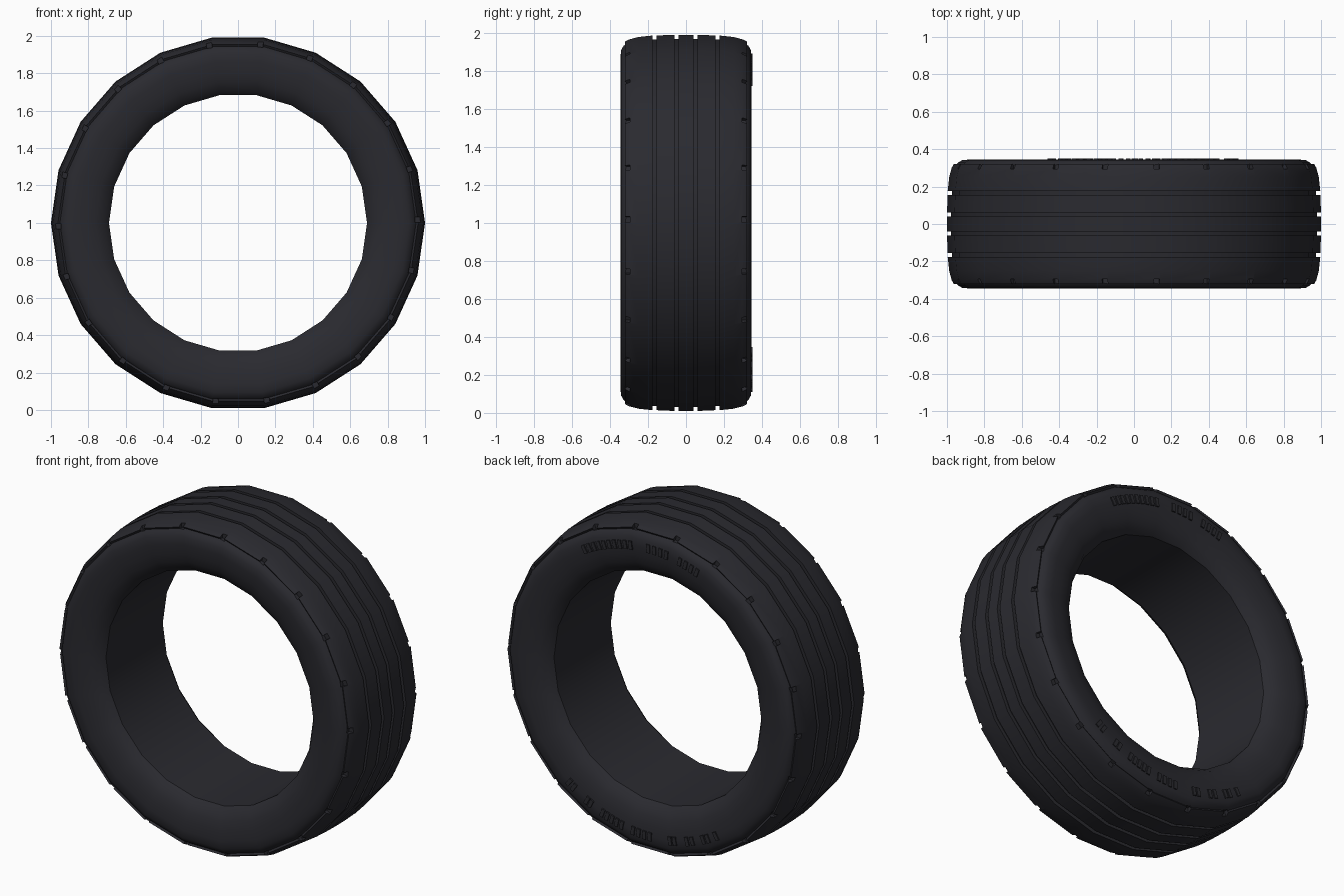
import bpy, bmesh, math
from mathutils import Matrix, Vector

cube = bpy.data.objects.get("Cube")
if cube:
    bpy.data.objects.remove(cube, do_unlink=True)

SIDES = 22
STEP = math.tau / SIDES
AXLE = Vector((0, 0, 1))

rubber = bpy.data.materials.new("dark rubber")
rubber.use_nodes = True
colour = (0.023, 0.023, 0.029, 1)
rubber.diffuse_color = colour
shader = rubber.node_tree.nodes["Principled BSDF"]
shader.inputs["Base Color"].default_value = colour
shader.inputs["Roughness"].default_value = 0.8


def finish(bm, name):
    bmesh.ops.recalc_face_normals(bm, faces=bm.faces)
    mesh = bpy.data.meshes.new(name)
    bm.to_mesh(mesh)
    bm.free()
    mesh.materials.append(rubber)
    obj = bpy.data.objects.new(name, mesh)
    bpy.context.collection.objects.link(obj)
    return obj


def add_block(bm, angle, radius, y, size):
    """Box placed on the wheel; size is (radial, across, tangential)."""
    place = (Matrix.Translation(AXLE) @ Matrix.Rotation(-angle, 4, "Y")
             @ Matrix.Translation((radius, y, 0)) @ Matrix.Diagonal((*size, 1)))
    bmesh.ops.create_cube(bm, size=1, matrix=place)


# Half cross-section (y, radius): grooved tread, shoulder groove, sidewall, bead
def groove(y, r):
    w, d = 0.011, 0.022
    return [(y - w, r), (y - w, r - d), (y + w, r - d), (y + w, r)]


half = groove(0.05, 1.0) + groove(0.165, 0.996) + [
    (0.25, 0.988), (0.3, 0.975), (0.322, 0.963),
    (0.314, 0.952), (0.329, 0.941),
    (0.343, 0.915), (0.344, 0.87), (0.338, 0.81),
    (0.325, 0.76), (0.302, 0.715), (0.27, 0.69)]
profile = half + [(-y, r) for y, r in reversed(half)]

# Tyre body: the closed section swept around the axle
bm = bmesh.new()
rings = []
for i in range(SIDES):
    c, s = math.cos(i * STEP), math.sin(i * STEP)
    rings.append([bm.verts.new((r * c, y, 1 + r * s)) for y, r in profile])
for i in range(SIDES):
    a, b = rings[i], rings[(i + 1) % SIDES]
    for j in range(len(profile)):
        k = (j + 1) % len(profile)
        bm.faces.new((a[j], a[k], b[k], b[j]))
tyre = finish(bm, "tyre")

# Shoulder notches, cut on both sides
bm = bmesh.new()
for i in range(SIDES):
    for side in (-1, 1):
        add_block(bm, i * STEP + 0.018, 1.0, side * 0.33, (0.106, 0.07, 0.03))
cutter = finish(bm, "notch_cutter")
cutter.hide_render = True
cut = tyre.modifiers.new("notches", "BOOLEAN")
cut.operation = "DIFFERENCE"
cut.solver = "EXACT"
cut.object = cutter
bpy.context.view_layer.objects.active = tyre
tyre.select_set(True)
bpy.ops.object.modifier_apply(modifier=cut.name)
bpy.data.objects.remove(cutter, do_unlink=True)
bpy.ops.object.select_all(action="DESELECT")
tyre.select_set(True)
bpy.ops.object.shade_smooth_by_angle(angle=math.radians(30))

# Plain raised ribs on the rear sidewall, in groups given by their x range
bm = bmesh.new()
upper = [(-0.33, -0.18), (-0.13, 0.03), (0.11, 0.45)]
lower = [(-0.45, -0.43), (-0.4, -0.34), (-0.3, -0.23), (-0.18, -0.12),
         (-0.02, 0.13), (0.17, 0.33), (0.38, 0.43), (0.49, 0.55)]
RIB_R = 0.865
for groups, sign in ((upper, 1), (lower, -1)):
    for start, end in groups:
        a0, a1 = (math.acos(x / RIB_R) * sign for x in (start, end))
        count = max(1, round(abs(a1 - a0) * RIB_R / 0.036))
        for n in range(count):
            angle = a0 + (a1 - a0) * (n + 0.5) / count
            add_block(bm, angle, RIB_R, 0.343, (0.05, 0.014, 0.022))
finish(bm, "sidewall_ribs")
